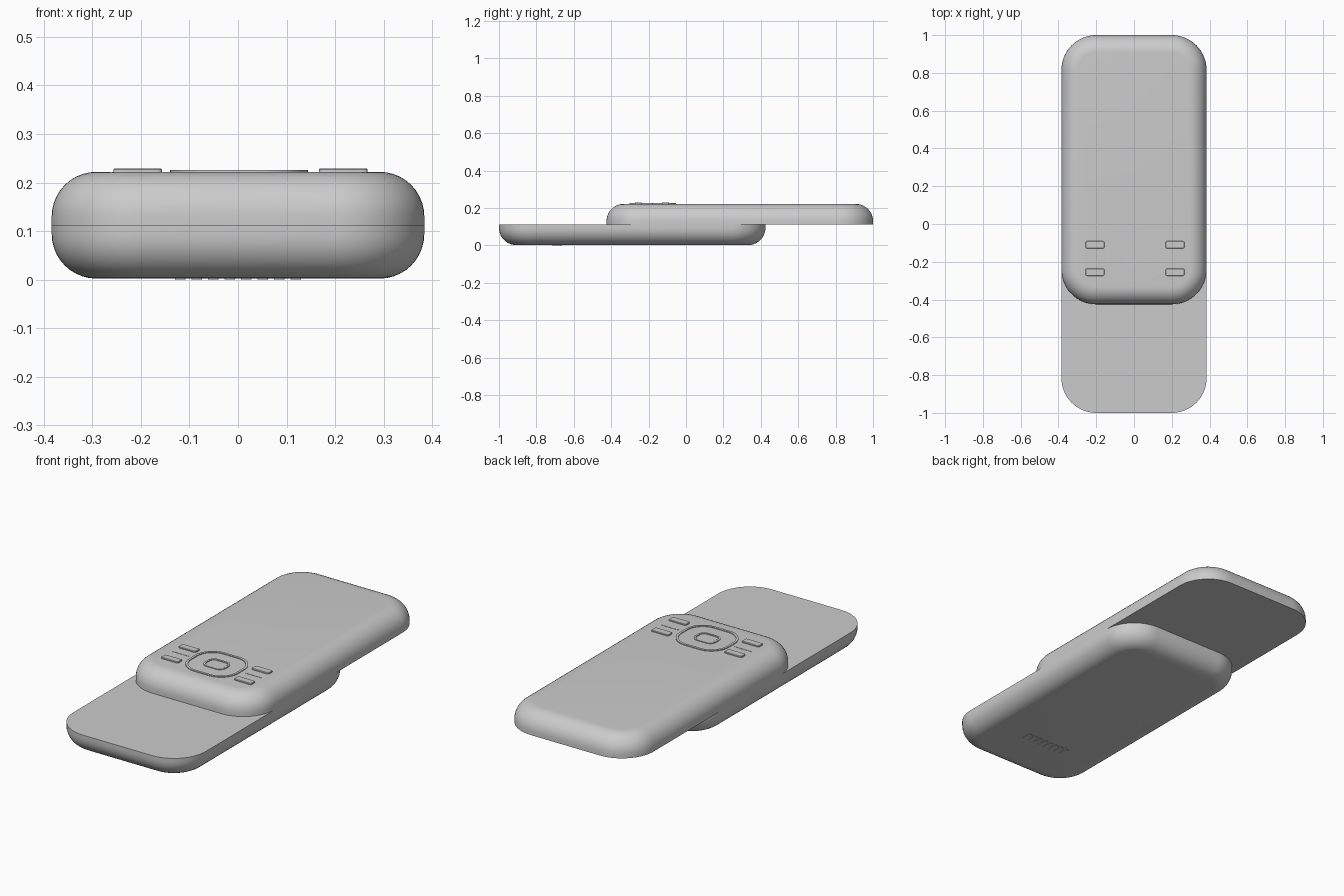
import bpy, bmesh, math

cube = bpy.data.objects.get("Cube")
if cube:
    bpy.data.objects.remove(cube, do_unlink=True)

grey = bpy.data.materials.new("neutral_grey")
grey.use_nodes = True
colour = (0.6, 0.6, 0.6, 1)
grey.diffuse_color = colour
grey.node_tree.nodes["Principled BSDF"].inputs["Base Color"].default_value = colour


def outline(hx, hy, r, inset, steps):
    """Points of a rounded rectangle shrunk by inset."""
    cr = max(r - inset, 0.001)
    cx, cy = hx - inset - cr, hy - inset - cr
    points = []
    for corner, (sx, sy) in enumerate([(1, 1), (-1, 1), (-1, -1), (1, -1)]):
        for i in range(steps + 1):
            a = math.pi / 2 * (corner + i / steps)
            points.append((sx * cx + cr * math.cos(a), sy * cy + cr * math.sin(a)))
    return points


def rounded_part(name, centre, size, r, profile, steps=6, ring=False):
    """Stack rounded rectangles along (inset, z) pairs; cap it or close it as a ring."""
    bm = bmesh.new()
    loops = []
    for inset, z in profile:
        pts = outline(size[0] / 2, size[1] / 2, r, inset, steps)
        loops.append([bm.verts.new((centre[0] + x, centre[1] + y, z)) for x, y in pts])
    pairs = list(zip(loops, loops[1:]))
    if ring:
        pairs.append((loops[-1], loops[0]))
    else:
        bm.faces.new(loops[0])
        bm.faces.new(loops[-1])
    for low, high in pairs:
        n = len(low)
        for i in range(n):
            j = (i + 1) % n
            bm.faces.new((low[i], low[j], high[j], high[i]))
    bmesh.ops.recalc_face_normals(bm, faces=bm.faces)
    mesh = bpy.data.meshes.new(name)
    bm.to_mesh(mesh)
    bm.free()
    mesh.materials.append(grey)
    obj = bpy.data.objects.new(name, mesh)
    bpy.context.collection.objects.link(obj)
    bpy.ops.object.select_all(action="DESELECT")
    obj.select_set(True)
    bpy.context.view_layer.objects.active = obj
    bpy.ops.object.shade_smooth_by_angle(angle=math.radians(35))
    return obj


# Two sliding shells, each flat on the seam and rounded on the outside
SEAM, TOP, BOTTOM, ROUND = 0.112, 0.222, 0.002, 0.092


def shell(name, y, outer, direction):
    profile = [(0, SEAM)]
    for i in range(11):
        a = math.pi / 2 * i / 10
        profile.append((ROUND * (1 - math.cos(a)),
                        outer - direction * ROUND * (1 - math.sin(a))))
    rounded_part(name, (0, y), (0.768, 1.425), 0.184, profile, steps=14)


shell("lower_shell", -0.2875, BOTTOM, -1)
shell("upper_shell", 0.2875, TOP, 1)

# Navigation pad: thin outer ring, and a centre key with a raised rim
PAD = (0.002, -0.178)
BASE = TOP - 0.004
rounded_part("pad_ring", PAD, (0.285, 0.25), 0.1,
             [(0, BASE), (0, 0.226), (0.012, 0.226), (0.012, BASE)], 10, True)
rounded_part("centre_key_rim", PAD, (0.122, 0.094), 0.034,
             [(0, BASE), (0, 0.226), (0.01, 0.226), (0.01, BASE)], 8, True)
rounded_part("centre_key", PAD, (0.096, 0.068), 0.022,
             [(0, BASE), (0, 0.224)], 8)

# Two keys and a thin divider on each side of the pad
for side, x in (("right", -0.207), ("left", 0.217)):
    for row, y in (("back", -0.11), ("front", -0.255)):
        rounded_part(f"{side}_{row}_key", (x, y), (0.1, 0.038), 0.008,
                     [(0, BASE), (0, 0.227), (0.002, 0.229)], 4)
    rounded_part(f"{side}_key_divider", (x, PAD[1]), (0.1, 0.005), 0.001,
                 [(0, BASE), (0, 0.2235)], 2)

# Row of speaker slots underneath
for i in range(8):
    rounded_part(f"speaker_slot_{i + 1}", ((i - 3.5) * 0.034, -0.69), (0.022, 0.055), 0.003,
                 [(0, 0), (0, BOTTOM + 0.002)], 2)
